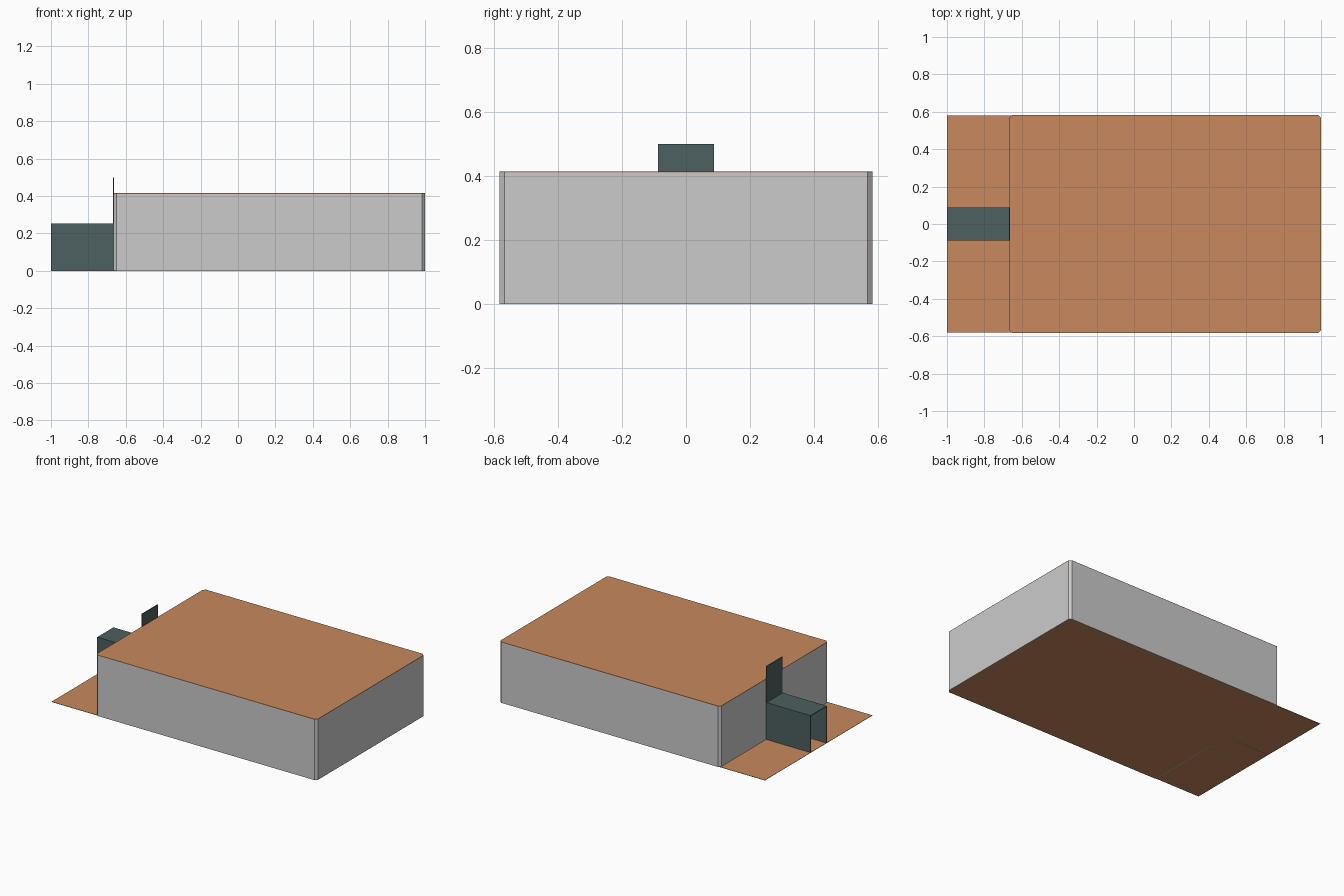
import bpy, bmesh

if "Cube" in bpy.data.objects:
    bpy.data.objects.remove(bpy.data.objects["Cube"])

# Overall sizes
X0, X1, Y = -0.665, 1.0, 0.583      # main box footprint
H, C, T = 0.415, 0.015, 0.004       # box height, corner chamfer, sheet thickness
DOOR_Y, DOOR_H, END = 0.087, 0.253, -1.0


def material(name, color):
    m = bpy.data.materials.new(name)
    m.diffuse_color = color
    m.use_nodes = True
    m.node_tree.nodes["Principled BSDF"].inputs["Base Color"].default_value = m.diffuse_color
    return m


ORANGE = material("orange_sheet", (0.58, 0.25, 0.11, 1))
SLATE = material("slate_sheet", (0.075, 0.115, 0.115, 1))


def finish(name, bm, mat=None):
    bmesh.ops.recalc_face_normals(bm, faces=bm.faces)
    me = bpy.data.meshes.new(name)
    bm.to_mesh(me)
    bm.free()
    ob = bpy.data.objects.new(name, me)
    bpy.context.collection.objects.link(ob)
    if mat:
        me.materials.append(mat)
    return ob


def box(name, x, y, z, mat=None):
    bm = bmesh.new()
    for v in bmesh.ops.create_cube(bm, size=1)["verts"]:
        v.co = [(a + b) / 2 + c * (b - a) for c, (a, b) in zip(v.co, (x, y, z))]
    return finish(name, bm, mat)


def slab(name, outline, z0, z1, mat):
    bm = bmesh.new()
    face = bm.faces.new([bm.verts.new((x, y, z0)) for x, y in outline])
    ext = bmesh.ops.extrude_face_region(bm, geom=[face])["geom"]
    verts = [g for g in ext if isinstance(g, bmesh.types.BMVert)]
    bmesh.ops.translate(bm, verts=verts, vec=(0, 0, z1 - z0))
    return finish(name, bm, mat)


# Chamfered outline, starting at the entrance wall and running counter-clockwise
left = [(X0, -Y + C), (X0 + C, -Y)]
right = [(X1 - C, -Y), (X1, -Y + C), (X1, Y - C), (X1 - C, Y)]
back = [(X0 + C, Y), (X0, Y - C)]
outline = left + right + back

# Floor runs on past the box to the ramp end; lid covers the box only
slab("floor", [(END, -Y + T), (X1 - C, -Y + T)] + [(X1 - T, -Y + C), (X1 - T, Y - C)]
     + [(X1 - C, Y - T), (END, Y - T)], 0, 0.002, ORANGE)
slab("lid", outline, H - T, H, ORANGE)

# Outer walls: one sheet wrapped round the box, left open at the doorway
bm = bmesh.new()
path = [(X0, -DOOR_Y)] + outline + [(X0, DOOR_Y)]
rows = [[bm.verts.new((x, y, z)) for x, y in path] for z in (0.0, H - 0.001)]
for i in range(len(path) - 1):
    bm.faces.new((rows[0][i], rows[0][i + 1], rows[1][i + 1], rows[1][i]))
for f in bm.faces:
    f.normal_update()
me = bpy.data.meshes.new("walls")
bm.to_mesh(me)
bm.free()
walls = bpy.data.objects.new("walls", me)
bpy.context.collection.objects.link(walls)
solid = walls.modifiers.new("thickness", "SOLIDIFY")
solid.thickness = T
solid.offset = -1

# Wall above the doorway
box("lintel", (X0, X0 + T), (-DOOR_Y, DOOR_Y), (DOOR_H, H - 0.001))

# Entrance tunnel, open at both ends
for side, s in (("front", -1), ("back", 1)):
    ys = sorted((s * DOOR_Y, s * (DOOR_Y - T)))
    box("tunnel_wall_" + side, (END, X0), ys, (0, DOOR_H), SLATE)
box("tunnel_roof", (END, X0), (-DOOR_Y, DOOR_Y), (DOOR_H - T, DOOR_H + 0.001), SLATE)

# Sliding door, raised
box("raised_door", (X0 - 0.003, X0 + 0.003), (-DOOR_Y, DOOR_Y), (DOOR_H - 0.003, 0.5), SLATE)
